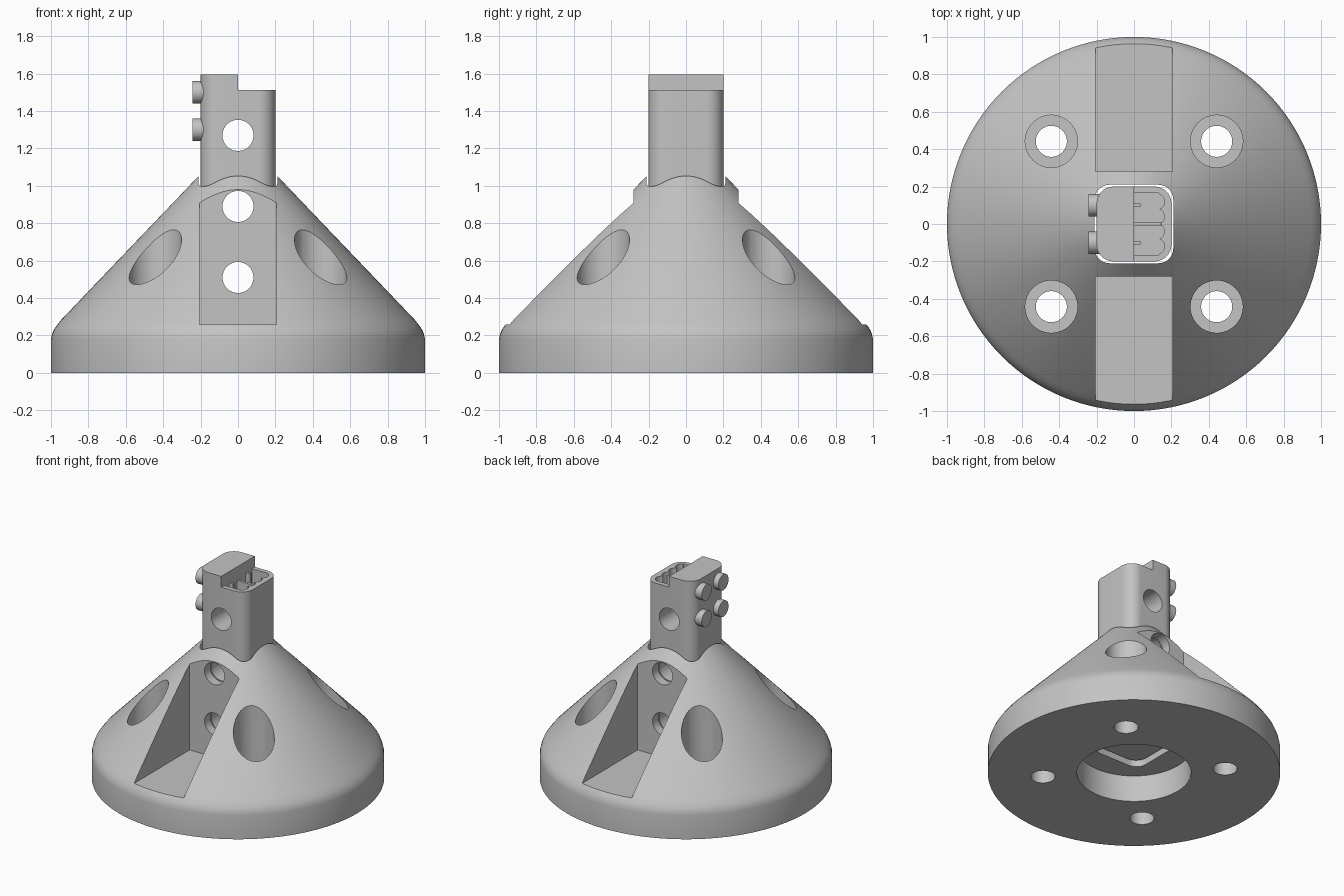
import bpy, bmesh, math
from mathutils import Matrix

cube = bpy.data.objects.get("Cube")
if cube:
    bpy.data.objects.remove(cube, do_unlink=True)

grey = bpy.data.materials.new("plain grey")
grey.use_nodes = True
colour = (0.55, 0.55, 0.55, 1)
grey.diffuse_color = colour
grey.node_tree.nodes["Principled BSDF"].inputs["Base Color"].default_value = colour


def finish(name, bm):
    bmesh.ops.recalc_face_normals(bm, faces=bm.faces)
    mesh = bpy.data.meshes.new(name)
    bm.to_mesh(mesh)
    bm.free()
    mesh.materials.append(grey)
    ob = bpy.data.objects.new(name, mesh)
    bpy.context.collection.objects.link(ob)
    return ob


def box(name, x, y, z, radius=0):
    """Box from (min, max) ranges, with optional rounded vertical edges."""
    bm = bmesh.new()
    bmesh.ops.create_cube(bm, size=1)
    for v in bm.verts:
        for i, (lo, hi) in enumerate((x, y, z)):
            v.co[i] = lo if v.co[i] < 0 else hi
    if radius:
        upright = [e for e in bm.edges
                   if abs(e.verts[0].co.z - e.verts[1].co.z) > 0.01]
        bmesh.ops.bevel(bm, geom=upright, offset=radius, segments=10,
                        profile=0.5, affect='EDGES')
    return finish(name, bm)


def cylinder(name, centre, radius, length, axis='Z', segments=48):
    bm = bmesh.new()
    turn = {'X': Matrix.Rotation(math.pi / 2, 4, 'Y'),
            'Y': Matrix.Rotation(math.pi / 2, 4, 'X'),
            'Z': Matrix.Identity(4)}[axis]
    bmesh.ops.create_cone(bm, cap_ends=True, segments=segments, radius1=radius,
                          radius2=radius, depth=length,
                          matrix=Matrix.Translation(centre) @ turn)
    return finish(name, bm)


def lathe(name, profile, segments=128):
    bm = bmesh.new()
    verts = [bm.verts.new((r, 0, z)) for r, z in profile]
    edges = [bm.edges.new(pair) for pair in zip(verts, verts[1:])]
    bmesh.ops.spin(bm, geom=verts + edges, cent=(0, 0, 0), axis=(0, 0, 1),
                   angle=math.tau, steps=segments)
    bmesh.ops.remove_doubles(bm, verts=bm.verts, dist=0.0001)
    return finish(name, bm)


def cut(target, cutters):
    bpy.context.view_layer.objects.active = target
    for c in cutters:
        c.hide_render = True
        mod = target.modifiers.new("cut", 'BOOLEAN')
        mod.operation = 'DIFFERENCE'
        mod.solver = 'EXACT'
        mod.object = c
        bpy.ops.object.modifier_apply(modifier=mod.name)
        bpy.data.objects.remove(c, do_unlink=True)


def smooth(ob):
    bpy.ops.object.select_all(action='DESELECT')
    ob.select_set(True)
    bpy.context.view_layer.objects.active = ob
    bpy.ops.object.shade_smooth_by_angle(angle=math.radians(25))


HOLE = 0.083
SIDES = (-1, 1)

# Conical base with a rounded shoulder
base = lathe("conical_base", [(0, 0), (1, 0), (1, 0.18), (0.995, 0.205),
                              (0.985, 0.23), (0.97, 0.252), (0.945, 0.284),
                              (0, 1.273)])
cutters = [box("post_socket", (-0.21, 0.21), (-0.21, 0.21), (0.1, 1.5), 0.08),
           cylinder("bottom_recess", (0, 0, 0.05), 0.39, 0.3, segments=96)]
# Front and back pockets
for s in SIDES:
    y = sorted((s * 0.28, s * 1.2))
    cutters.append(box("pocket", (-0.207, 0.207), y, (0.26, 1.3)))
# Counterbored mounting holes
for sx in SIDES:
    for sy in SIDES:
        x, y = sx * 0.442, sy * 0.442
        cutters.append(cylinder("mounting_hole", (x, y, 0.5), HOLE, 1.4))
        cutters.append(cylinder("counterbore", (x, y, 0.7), 0.14, 1.0))
# Cross pin holes
for z in (0.51, 0.89):
    cutters.append(cylinder("pin_hole", (0, 0, z), HOLE, 2.4, 'Y'))
cut(base, cutters)
smooth(base)

# Post with a stepped top, cross holes and an open chamber
post = box("post", (-0.2, 0.2), (-0.2, 0.2), (0.24, 1.594), 0.09)
cutters = [box("top_step", (0, 0.4), (-0.4, 0.4), (1.513, 1.8)),
           box("chamber", (0, 0.135), (-0.165, 0.165), (1.39, 1.7))]
for y in (-0.12, -0.04, 0.04, 0.12):
    cutters.append(cylinder("chamber_lobe", (0.12, y, 1.545), 0.043, 0.31,
                            segments=24))
for z in (0.51, 0.89, 1.27):
    cutters.append(cylinder("pin_hole", (0, 0, z), HOLE, 1, 'Y'))
cut(post, cutters)
smooth(post)

# Contact blades and the divider in the chamber
for name, y in (("right_blade", -0.1), ("left_blade", 0.1)):
    box(name, (-0.01, 0.035), (y - 0.009, y + 0.009), (1.38, 1.51))
box("chamber_divider", (-0.01, 0.16), (-0.01, 0.01), (1.38, 1.49))

# Round screw heads on the side of the post
for y in (-0.1, 0.1):
    for z in (1.3, 1.5):
        smooth(cylinder("screw_head", (-0.203, y, z), 0.06, 0.08, 'X', 32))
